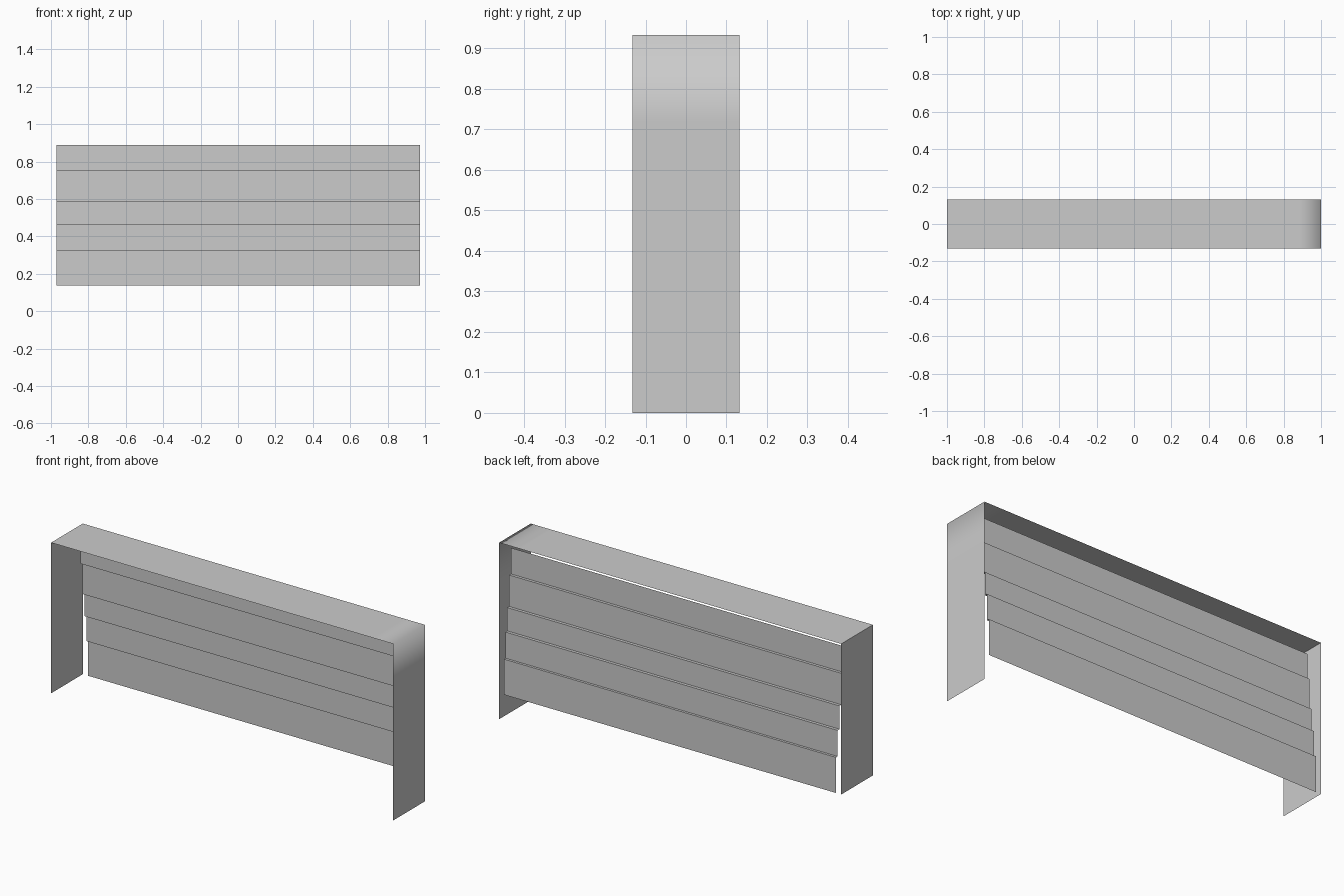
import bpy, bmesh

if "Cube" in bpy.data.objects:
    bpy.data.objects.remove(bpy.data.objects["Cube"])


def sheet(name, profile, offset, sharp=()):
    """Open, thin surface: a profile line extruded along an offset."""
    bm = bmesh.new()
    a = [bm.verts.new(p) for p in profile]
    b = [bm.verts.new([c + o for c, o in zip(p, offset)]) for p in profile]
    for i in range(len(profile) - 1):
        f = bm.faces.new((a[i], a[i + 1], b[i + 1], b[i]))
        f.smooth = True
    bm.edges.ensure_lookup_table()
    for i in sharp:
        bm.edges.get((a[i], b[i])).smooth = False
    me = bpy.data.meshes.new(name)
    bm.to_mesh(me)
    bm.free()
    ob = bpy.data.objects.new(name, me)
    bpy.context.collection.objects.link(ob)
    return ob


# Outer frame: short left side, top, long right side with a soft corner
D, TOP, LOW = 0.132, 0.933, 0.137
frame = [(-1, -D, LOW), (-1, -D, TOP), (0.88, -D, TOP),
         (1, -D, TOP), (1, -D, 0.72), (1, -D, 0)]
sheet("outer_frame", frame, (0, 2 * D, 0), sharp=(1,))

# Stepped slat panel: each lower slat sits a little further back
levels = [0.89, 0.752, 0.586, 0.463, 0.325, LOW]
depths = [0.072, 0.087, 0.103, 0.119, D]
profile = []
for i, y in enumerate(depths):
    profile += [(-0.97, y, levels[i]), (-0.97, y, levels[i + 1])]
sheet("slat_panel", profile, (1.943, 0, 0), sharp=range(1, len(profile) - 1))
